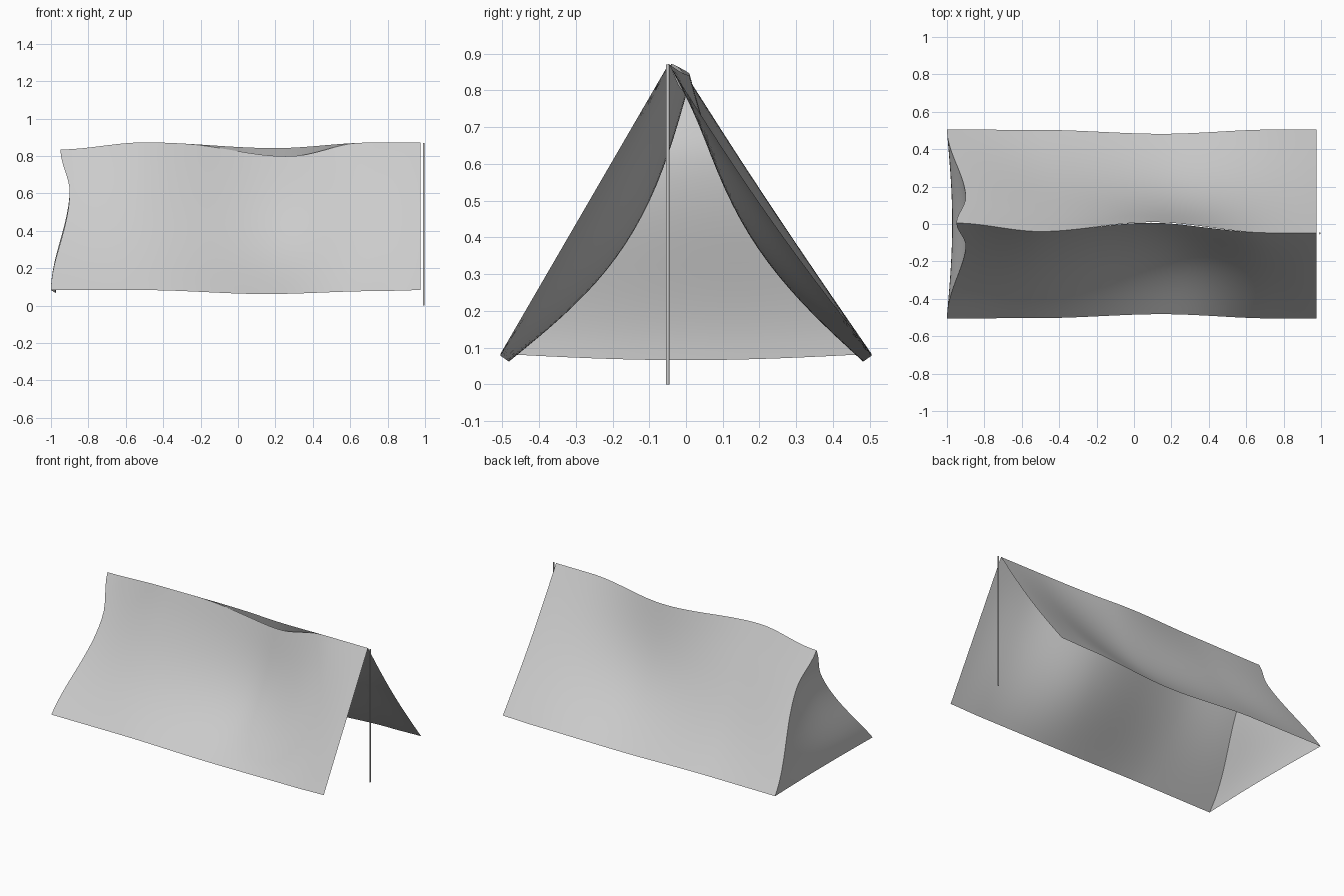
import bpy, math

if "Cube" in bpy.data.objects:
    bpy.data.objects.remove(bpy.data.objects["Cube"])

def interp(x, pts):
    """Smooth interpolation through (x, value) pairs."""
    if x <= pts[0][0]:
        return pts[0][1]
    for (x0, v0), (x1, v1) in zip(pts, pts[1:]):
        if x <= x1:
            t = (x - x0) / (x1 - x0)
            t = t * t * (3 - 2 * t)
            return v0 + (v1 - v0) * t
    return pts[-1][1]

RIDGE_Y = [(-0.95, 0.005), (-0.5, -0.04), (0.1, 0.01), (0.72, -0.047), (0.98, -0.047)]
RIDGE_Z = [(-0.95, 0.835), (-0.5, 0.873), (0.2, 0.842), (0.72, 0.872), (0.98, 0.872)]
HEM_Y = [(-1, 0.505), (-0.5, 0.503), (0.15, 0.482), (0.75, 0.505)]
HEM_Z = [(-1, 0.083), (-0.5, 0.083), (0.15, 0.062), (0.75, 0.078), (0.98, 0.083)]
SAG_FRONT = [(-1, 0.035), (0.15, 0.09), (0.97, 0.0)]
SAG_BACK = [(-1, 0.005), (0.15, 0.085), (0.97, 0.015)]
GAP = [(-0.3, 0.0), (0.3, 0.045), (0.65, 0.0)]
PINCH = [(0, -1.0), (0.72, -0.9), (1, -0.95)]

def cloth_point(side, t, u):
    """Point on a roof sheet: t runs along the ridge, u from hem to ridge."""
    left = interp(u, PINCH)
    x = left + (0.975 - left) * t
    k = -1 + 1.975 * t
    by, bz = side * interp(k, HEM_Y), interp(k, HEM_Z)
    ty, tz = interp(x, RIDGE_Y), interp(x, RIDGE_Z)
    if side < 0:  # front sheet droops away from the ridge
        g = interp(x, GAP)
        ty, tz = ty - 0.1 * g, tz - g
    dy, dz = ty - by, tz - bz
    length = math.hypot(dy, dz)
    s = interp(k, SAG_FRONT if side < 0 else SAG_BACK) * math.sin(math.pi * u)
    return (x, by + dy * u - side * dz / length * s,
            bz + dz * u - abs(dy) / length * s)

def end_point(v, u):
    """Point on the end sheet, stretched between the two roof sheets."""
    a, b = cloth_point(-1, 0, u), cloth_point(1, 0, u)
    bow = math.sin(math.pi * v) * (1 - u)
    return (a[0] + 0.028 * bow, a[1] + (b[1] - a[1]) * v,
            a[2] + (b[2] - a[2]) * v - 0.017 * bow)

def sheet(name, fn, nu, nv):
    verts = [fn(i / nu, j / nv) for j in range(nv + 1) for i in range(nu + 1)]
    w = nu + 1
    faces = [(j * w + i, j * w + i + 1, (j + 1) * w + i + 1, (j + 1) * w + i)
             for j in range(nv) for i in range(nu)]
    me = bpy.data.meshes.new(name)
    me.from_pydata(verts, [], faces)
    me.polygons.foreach_set("use_smooth", [True] * len(me.polygons))
    ob = bpy.data.objects.new(name, me)
    bpy.context.collection.objects.link(ob)
    return ob

# Roof sheets and closed end
sheet("front_roof_sheet", lambda t, u: cloth_point(-1, t, u), 48, 20)
# reversed so the normals face outward
sheet("back_roof_sheet", lambda t, u: cloth_point(1, 1 - t, u), 48, 20)
sheet("end_sheet", lambda v, u: end_point(1 - v, u), 16, 20)

# Pole at the open end
bpy.ops.mesh.primitive_cylinder_add(vertices=12, radius=0.005, depth=0.87,
                                    location=(0.993, -0.05, 0.435))
pole = bpy.context.object
pole.name = "tent_pole"
bpy.ops.object.shade_smooth_by_angle()
